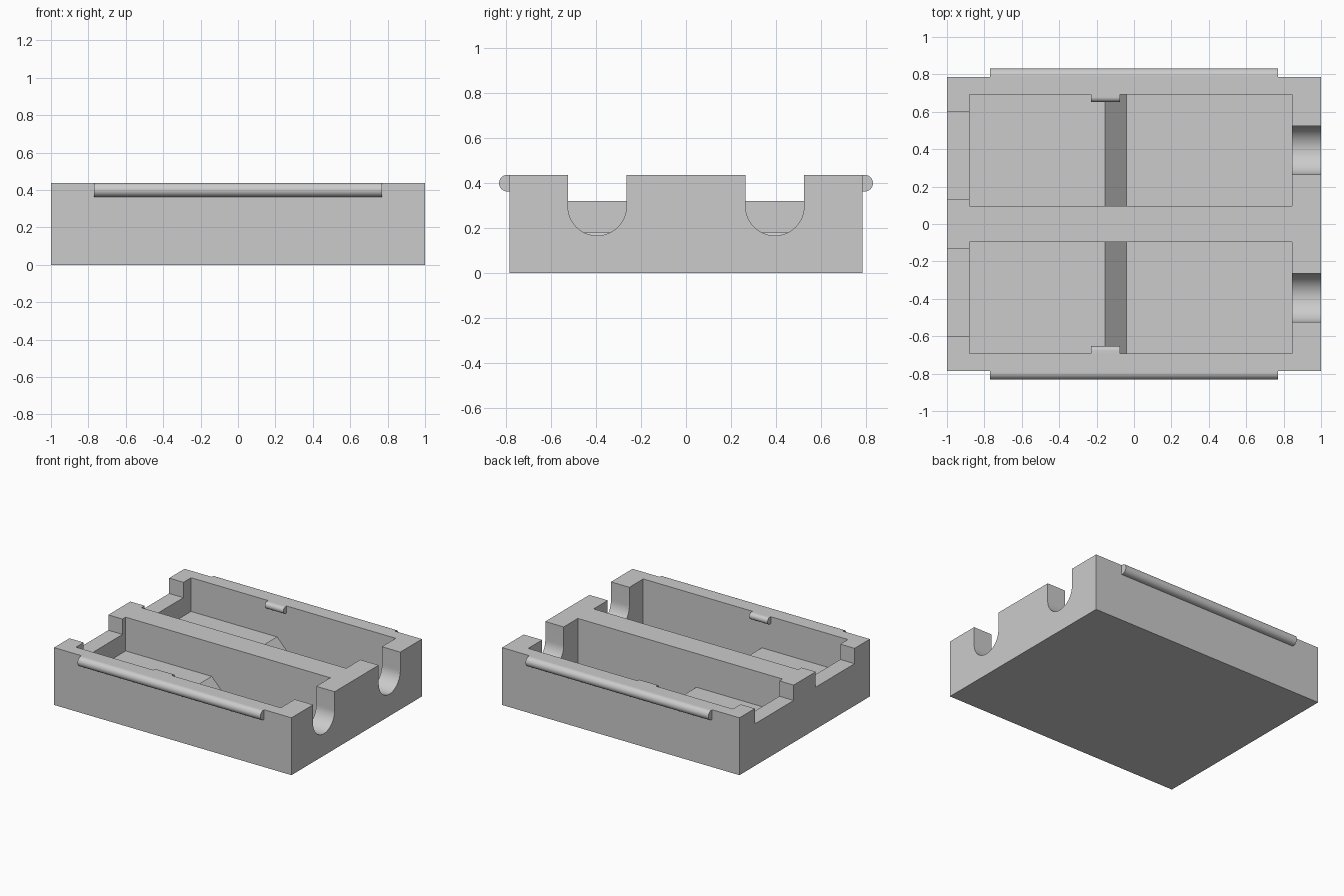
import bpy
import bmesh
from math import pi, cos, sin, radians
from mathutils import Vector

if "Cube" in bpy.data.objects:
    bpy.data.objects.remove(bpy.data.objects["Cube"], do_unlink=True)

LENGTH, HALF_WIDTH, TOP = 2.0, 0.785, 0.437
FLOOR, SHELF = 0.06, 0.18
LANE = 0.395  # centre line of each compartment

grey = bpy.data.materials.new("light grey plastic")
grey.use_nodes = True
colour = (0.6, 0.6, 0.6, 1)
grey.diffuse_color = colour
grey.node_tree.nodes["Principled BSDF"].inputs["Base Color"].default_value = colour


def prism(name, profile, axis, start, end):
    """Extrude a profile along x (points are y, z) or along y (points are x, z)."""
    bm = bmesh.new()
    if axis == "x":
        verts = [bm.verts.new((start, a, z)) for a, z in profile]
        step = Vector((end - start, 0, 0))
    else:
        verts = [bm.verts.new((a, start, z)) for a, z in profile]
        step = Vector((0, end - start, 0))
    face = bm.faces.new(verts)
    made = bmesh.ops.extrude_face_region(bm, geom=[face])["geom"]
    bmesh.ops.translate(bm, vec=step, verts=[g for g in made if isinstance(g, bmesh.types.BMVert)])
    bmesh.ops.recalc_face_normals(bm, faces=bm.faces)
    mesh = bpy.data.meshes.new(name)
    bm.to_mesh(mesh)
    bm.free()
    mesh.materials.append(grey)
    obj = bpy.data.objects.new(name, mesh)
    bpy.context.collection.objects.link(obj)
    return obj


def rect(a0, a1, z0, z1):
    return [(a0, z0), (a1, z0), (a1, z1), (a0, z1)]


def arc(centre, z, radius, start, end, steps=32):
    angles = [start + (end - start) * i / steps for i in range(steps + 1)]
    return [(centre + radius * cos(a), z + radius * sin(a)) for a in angles]


def smooth(obj):
    bpy.ops.object.select_all(action="DESELECT")
    obj.select_set(True)
    bpy.context.view_layer.objects.active = obj
    bpy.ops.object.shade_smooth_by_angle(angle=radians(30))


def cut(target, cutter):
    mod = target.modifiers.new("cut", "BOOLEAN")
    mod.operation = "DIFFERENCE"
    mod.solver = "EXACT"
    mod.object = cutter
    bpy.ops.object.select_all(action="DESELECT")
    target.select_set(True)
    bpy.context.view_layer.objects.active = target
    bpy.ops.object.modifier_apply(modifier=mod.name)
    bpy.data.objects.remove(cutter, do_unlink=True)


# Solid tray block
tray = prism("tray_body", rect(-HALF_WIDTH, HALF_WIDTH, 0, TOP), "x", -LENGTH / 2, LENGTH / 2)

# Compartment outline: raised shelf, ramp, deep floor
pocket = [(-0.88, SHELF), (-0.155, SHELF), (-0.04, FLOOR),
          (0.845, FLOOR), (0.845, 0.6), (-0.88, 0.6)]

for side in (-1, 1):
    cut(tray, prism("pocket_cutter", pocket, "y", side * 0.095, side * 0.692))
    # Wide shallow notch in the right wall
    notch = rect(side * 0.133, side * 0.6, 0.32, 0.6)
    cut(tray, prism("notch_cutter", notch, "x", -1.1, -0.7))
    # Round-bottomed slot in the left wall
    slot = [(side * LANE + 0.13, 0.6), (side * LANE - 0.13, 0.6)]
    slot += arc(side * LANE, 0.297, 0.13, pi, 2 * pi)
    cut(tray, prism("slot_cutter", slot, "x", 0.7, 1.1))
smooth(tray)

for side, label in ((-1, "front"), (1, "back")):
    # Rounded rail along the outer wall
    r = 0.037
    bulge = arc(0.794, TOP - r, r, -pi / 2, pi / 2, 24)
    profile = [(0.775, TOP), (0.775, TOP - 2 * r)] + bulge
    rail = prism(label + "_rail", [(side * y, z) for y, z in profile], "x", -0.77, 0.77)
    smooth(rail)
    # Small rounded catch inside the compartment
    r = 0.026
    bulge = arc(0.652 + r, TOP - r, r, pi / 2, 3 * pi / 2, 24)
    profile = [(0.7, TOP - 2 * r), (0.7, TOP)] + bulge
    catch = prism(label + "_catch", [(side * y, z) for y, z in profile], "x", -0.23, -0.075)
    smooth(catch)
